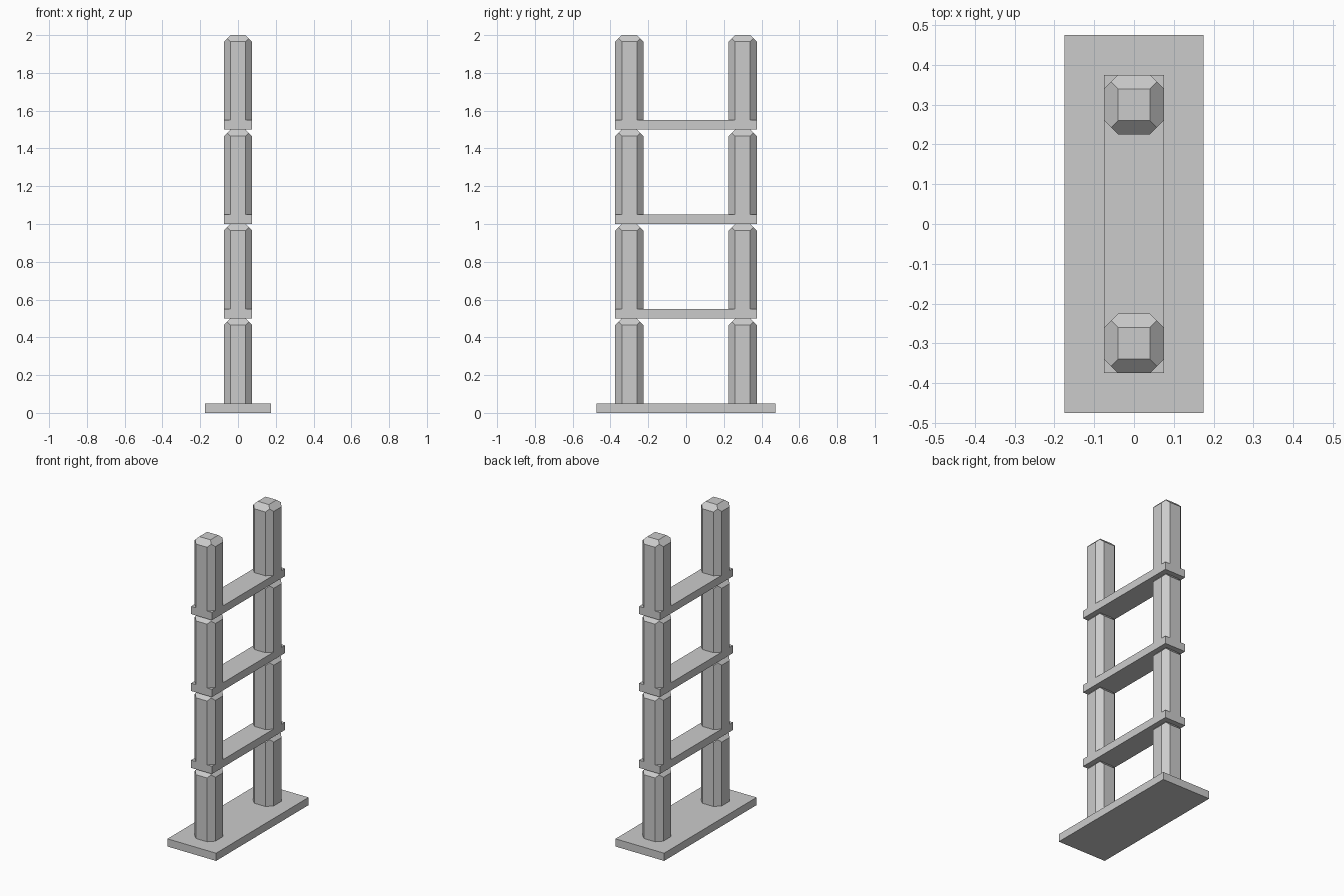
import bpy
import bmesh
from mathutils import Vector

default = bpy.data.objects.get("Cube")
if default:
    bpy.data.objects.remove(default, do_unlink=True)

# Single plain grey
grey = bpy.data.materials.new("plain_grey")
grey.use_nodes = True
color = (0.6, 0.6, 0.6, 1)
grey.diffuse_color = color
grey.node_tree.nodes["Principled BSDF"].inputs["Base Color"].default_value = color

SLAB = 0.05     # thickness of base and rungs
STEP = 0.5      # height of one storey
HALF = 0.075    # half width of a post
CHAMFER = 0.035
POST_Y = 0.3


def box(bm, size, bottom):
    """Add a box centred in x and y, resting on the given height."""
    verts = bmesh.ops.create_cube(bm, size=1)["verts"]
    bmesh.ops.scale(bm, vec=size, verts=verts)
    bmesh.ops.translate(bm, vec=(0, 0, bottom + size[2] / 2), verts=verts)


def finish(bm, name, y=0):
    bmesh.ops.recalc_face_normals(bm, faces=bm.faces)
    mesh = bpy.data.meshes.new(name)
    bm.to_mesh(mesh)
    bm.free()
    mesh.materials.append(grey)
    obj = bpy.data.objects.new(name, mesh)
    obj.location.y = y
    bpy.context.collection.objects.link(obj)


def slab(name, width, depth, bottom):
    bm = bmesh.new()
    box(bm, (width, depth, SLAB), bottom)
    finish(bm, name)


def post(name, y, bottom, top):
    """Square post with mitred chamfers on its upright and top edges."""
    bm = bmesh.new()
    box(bm, (2 * HALF, 2 * HALF, top - bottom), bottom)
    cuts = [(sx, sy, 0) for sx in (-1, 1) for sy in (-1, 1)]
    cuts += [(-1, 0, 1), (1, 0, 1), (0, -1, 1), (0, 1, 1)]
    for cut in cuts:
        normal = Vector(cut)
        corner = Vector((cut[0] * HALF, cut[1] * HALF, top))
        point = corner - normal * CHAMFER / 2
        geom = bm.verts[:] + bm.edges[:] + bm.faces[:]
        bmesh.ops.bisect_plane(bm, geom=geom, dist=1e-6, plane_co=point,
                               plane_no=normal, clear_outer=True)
        rim = [e for e in bm.edges if e.is_boundary]
        bmesh.ops.holes_fill(bm, edges=rim, sides=0)
    finish(bm, name, y)


# Base plate
slab("base_plate", 0.35, 0.95, 0)

# Stacked storeys: a pair of posts each, with a rung under every upper pair
for level in range(4):
    floor = level * STEP
    if level:
        slab(f"rung_{level}", 2 * HALF, 2 * (POST_Y + HALF), floor)
    for side, y in (("front", -POST_Y), ("back", POST_Y)):
        post(f"{side}_post_{level + 1}", y, floor + SLAB, floor + STEP)
